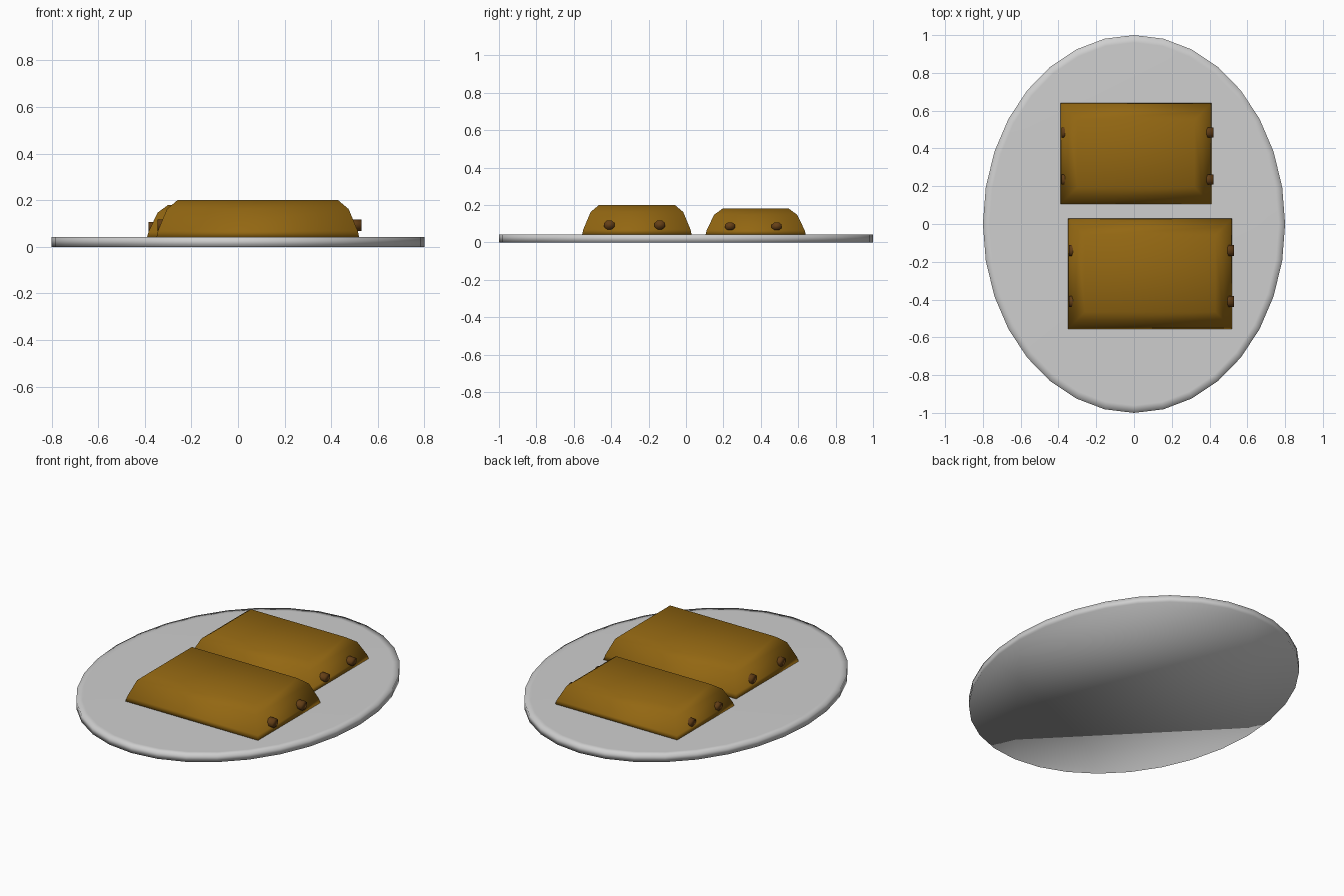
import bpy, bmesh, math

if "Cube" in bpy.data.objects:
    bpy.data.objects.remove(bpy.data.objects["Cube"])


def material(name, rgb):
    m = bpy.data.materials.new(name)
    m.diffuse_color = (*rgb, 1)
    m.use_nodes = True
    m.node_tree.nodes["Principled BSDF"].inputs["Base Color"].default_value = m.diffuse_color
    return m


GREY = material("plate grey", (0.62, 0.62, 0.62))
TOFFEE = material("toffee brown", (0.29, 0.135, 0.006))
DARK = material("dark brown", (0.13, 0.05, 0.008))


def loft(name, rings, mat):
    """Skin matching rings of points, cap both ends, shade smooth."""
    bm = bmesh.new()
    loops = [[bm.verts.new(p) for p in r] for r in rings]
    n = len(loops[0])
    for a, b in zip(loops, loops[1:]):
        for i in range(n):
            j = (i + 1) % n
            bm.faces.new((a[i], a[j], b[j], b[i]))
    bm.faces.new(loops[0][::-1])
    bm.faces.new(loops[-1])
    bmesh.ops.recalc_face_normals(bm, faces=bm.faces)
    for f in bm.faces:
        f.smooth = True
    me = bpy.data.meshes.new(name)
    bm.to_mesh(me)
    bm.free()
    me.materials.append(mat)
    ob = bpy.data.objects.new(name, me)
    bpy.context.collection.objects.link(ob)
    return ob


def oval(rx, ry, z, n=32):
    return [(rx * math.cos(2 * math.pi * i / n), ry * math.sin(2 * math.pi * i / n), z)
            for i in range(n)]


def slab(name, x0, x1, y0, y1, top):
    """Rounded-top slab with square plan corners."""
    base = 0.042
    h = top - base
    rings = []
    for inset, t in ((0, 0), (0.006, 0.17), (0.045, 0.76), (0.09, 1)):
        z = base + h * t
        rings.append([(x0 + inset, y0 + inset, z), (x1 - inset, y0 + inset, z),
                      (x1 - inset, y1 - inset, z), (x0 + inset, y1 - inset, z)])
    loft(name, rings, TOFFEE)


def stud(name, x0, x1, y, z, ry, rz):
    """Short eight-sided peg lying along x."""
    angles = [math.pi * (i + 0.5) / 4 for i in range(8)]
    loft(name, [[(x, y + ry * math.cos(a), z + rz * math.sin(a)) for a in angles]
                for x in (x0, x1)], DARK)


# Oval plate with a softened rim
loft("plate", [oval(0.8, 1, 0), oval(0.8, 1, 0.042), oval(0.765, 0.96, 0.043)], GREY)

# Two slabs, each with two pegs on both ends
slab("front_slab", -0.35, 0.52, -0.555, 0.03, 0.2)
slab("back_slab", -0.39, 0.41, 0.105, 0.64, 0.18)
for y in (-0.41, -0.14):
    stud("front_slab_right_peg", 0.46, 0.53, y, 0.093, 0.031, 0.026)
    stud("front_slab_left_peg", -0.345, -0.28, y, 0.093, 0.031, 0.026)
for y in (0.235, 0.485):
    stud("back_slab_right_peg", 0.355, 0.42, y, 0.086, 0.029, 0.023)
    stud("back_slab_left_peg", -0.385, -0.325, y, 0.086, 0.029, 0.023)
